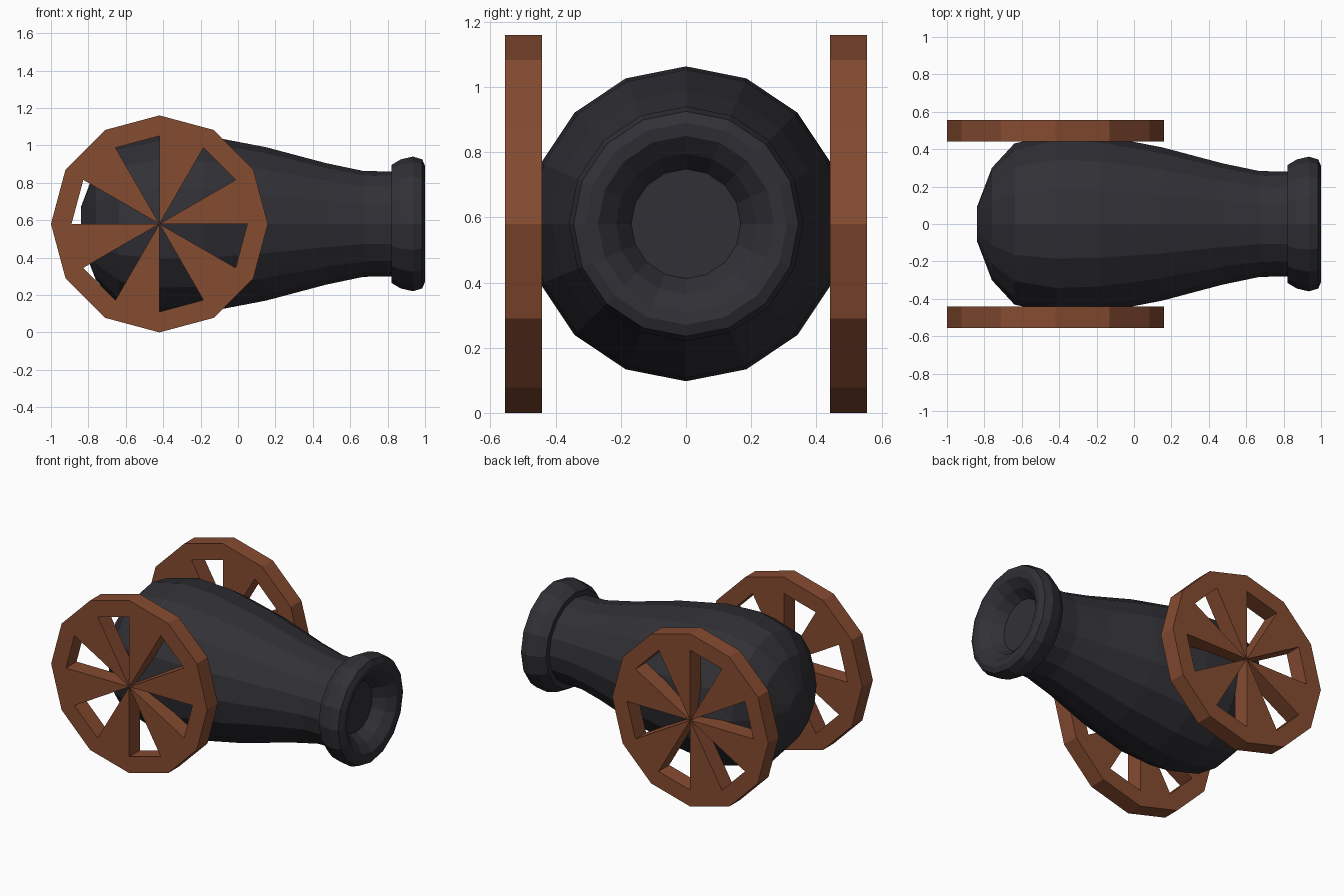
import bpy, bmesh
from math import sin, cos, pi

if "Cube" in bpy.data.objects:
    bpy.data.objects.remove(bpy.data.objects["Cube"])

AXIS_Z = 0.58
WHEEL_X = -0.42


def material(name, color):
    m = bpy.data.materials.new(name)
    m.diffuse_color = color
    m.use_nodes = True
    m.node_tree.nodes["Principled BSDF"].inputs["Base Color"].default_value = m.diffuse_color
    return m


iron = material("dark_iron", (0.03, 0.03, 0.037, 1))
wood = material("brown_wood", (0.235, 0.07, 0.03, 1))


def finish(bm, name, mat):
    bmesh.ops.remove_doubles(bm, verts=bm.verts, dist=1e-5)
    bmesh.ops.recalc_face_normals(bm, faces=bm.faces)
    me = bpy.data.meshes.new(name)
    bm.to_mesh(me)
    bm.free()
    me.materials.append(mat)
    ob = bpy.data.objects.new(name, me)
    bpy.context.collection.objects.link(ob)
    return ob


# Barrel: 16-sided lathe along x, breech to muzzle and back into the bore
profile = [(-0.84, 0.09), (-0.76, 0.30), (-0.64, 0.43), (-0.42, 0.483),
           (-0.18, 0.473), (0.15, 0.41), (0.47, 0.325), (0.67, 0.283),
           (0.82, 0.28), (0.82, 0.315), (0.87, 0.345), (0.935, 0.36),
           (0.985, 0.345), (1.0, 0.31), (0.995, 0.27), (0.95, 0.215),
           (0.88, 0.168)]
bm = bmesh.new()
SIDES = 16
rings = [[bm.verts.new((x, r * sin(2 * pi * i / SIDES), AXIS_Z + r * cos(2 * pi * i / SIDES)))
          for i in range(SIDES)] for x, r in profile]
for a, b in zip(rings, rings[1:]):
    for i in range(SIDES):
        j = (i + 1) % SIDES
        bm.faces.new((a[i], a[j], b[j], b[i]))
bm.faces.new(rings[0])
bm.faces.new(rings[-1])
finish(bm, "barrel", iron)


# Wheel: 12-sided rim with six wedge spokes meeting at the centre
def wheel(name, y0, y1):
    bm = bmesh.new()

    def point(r, k):
        a = k * pi / 6
        return bm.verts.new((WHEEL_X + r * cos(a), y0, AXIS_Z + r * sin(a)))

    outer = [point(0.58, k) for k in range(12)]
    inner = [point(0.47, k) for k in range(12)]
    hub = [point(0.004, k) for k in range(12)]
    bm.faces.new(hub)
    for k in range(12):
        n = (k + 1) % 12
        bm.faces.new((outer[k], outer[n], inner[n], inner[k]))
        if k % 2 == 0:
            bm.faces.new((inner[k], inner[n], hub[n], hub[k]))
    # Give the flat wheel its thickness
    ext = bmesh.ops.extrude_face_region(bm, geom=bm.faces[:], use_keep_orig=True)
    moved = [g for g in ext["geom"] if isinstance(g, bmesh.types.BMVert)]
    bmesh.ops.translate(bm, verts=moved, vec=(0, y1 - y0, 0))
    return finish(bm, name, wood)


wheel("front_wheel", -0.555, -0.442)
wheel("back_wheel", 0.442, 0.555)
